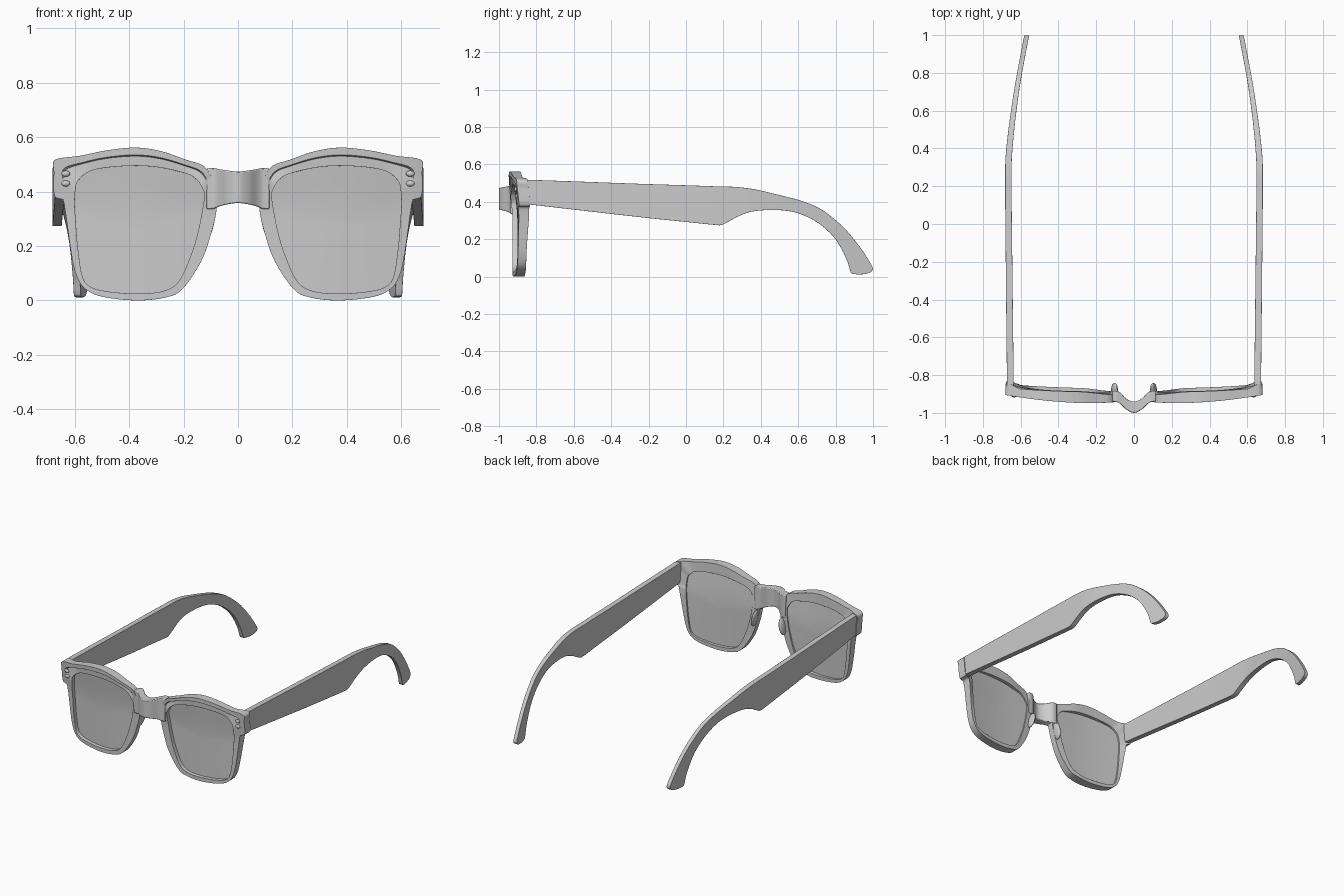
import bpy, bmesh, math
from mathutils import Vector

if "Cube" in bpy.data.objects:
    bpy.data.objects.remove(bpy.data.objects["Cube"])


def smooth(a, b, v):
    t = min(1, max(0, (v - a) / (b - a)))
    return t * t * (3 - 2 * t)


def spline(pts, n, closed=False):
    """Catmull-Rom through points of any dimension."""
    pts = [Vector(p) for p in pts]
    m, out = len(pts), []
    for i in range(m if closed else m - 1):
        a, b, c, d = [pts[j % m] if closed else pts[min(max(j, 0), m - 1)]
                      for j in (i - 1, i, i + 1, i + 2)]
        for k in range(n):
            t = k / n
            out.append(b + (c - a) * (t / 2) + (a * 2 - b * 5 + c * 4 - d) * (t * t / 2)
                       + (b * 3 - a - c * 3 + d) * (t ** 3 / 2))
    return out if closed else out + [pts[-1]]


def finish(ob, bevel=0, mirror=True, angle=35):
    bpy.ops.object.select_all(action='DESELECT')
    ob.select_set(True)
    bpy.context.view_layer.objects.active = ob
    bpy.ops.object.shade_smooth_by_angle(angle=math.radians(angle))
    if bevel:
        b = ob.modifiers.new("edge_bevel", 'BEVEL')
        b.width, b.segments, b.angle_limit = bevel, 2, math.radians(45)
    if mirror:
        m = ob.modifiers.new("mirror", 'MIRROR')
        m.use_mirror_merge = False


def loft(name, rings, wrap=False, **kw):
    """Skin closed rings; either wrap into a loop or cap both ends."""
    bm = bmesh.new()
    vs = [[bm.verts.new(p) for p in r] for r in rings]
    n = len(rings[0])
    for i in range(len(vs) if wrap else len(vs) - 1):
        a, b = vs[i], vs[(i + 1) % len(vs)]
        for j in range(n):
            k = (j + 1) % n
            bm.faces.new((a[j], a[k], b[k], b[j]))
    if not wrap:
        bm.faces.new(vs[0])
        bm.faces.new(vs[-1])
    bmesh.ops.recalc_face_normals(bm, faces=bm.faces)
    me = bpy.data.meshes.new(name)
    bm.to_mesh(me)
    bm.free()
    ob = bpy.data.objects.new(name, me)
    bpy.context.collection.objects.link(ob)
    finish(ob, **kw)


def ball(name, loc, scale, rot=(0, 0, 0)):
    bpy.ops.mesh.primitive_uv_sphere_add(segments=24, ring_count=12, radius=1,
                                         location=(0, 0, 0))
    ob = bpy.context.object
    ob.name = name
    from_rot = bpy.context.object
    from_rot.rotation_euler = rot
    from_rot.scale = scale
    bpy.ops.object.transform_apply(location=False, rotation=True, scale=True)
    for v in ob.data.vertices:
        v.co += Vector(loc)
    finish(ob)


# Wrap of the front: depth of the front and back faces at (x, z)
def wrap_curve(x):
    return 0.04 * (max(0, x - 0.25) / 0.42) ** 1.7


def front_y(x, z):
    return -0.928 + wrap_curve(x) - 0.02 * smooth(0.3, 0.55, z)


def back_y(x, z):
    return (-0.868 + 0.5 * wrap_curve(x) - 0.02 * smooth(0.3, 0.55, z)
            + 0.02 * smooth(0.6, 0.66, x) - 0.02 * (1 - smooth(0.08, 0.3, x)))


# Rim: outer x, z and matching lens-opening x, z
outline = [
    (.10, .46, .135, .42), (.13, .497, .155, .447), (.19, .517, .19, .466),
    (.28, .548, .283, .488), (.375, .562, .375, .495), (.48, .552, .486, .488),
    (.58, .532, .55, .472), (.672, .517, .588, .44), (.677, .47, .597, .41),
    (.675, .385, .60, .37), (.645, .37, .60, .345), (.634, .32, .597, .30),
    (.615, .186, .588, .19), (.597, .10, .572, .09), (.565, .045, .545, .052),
    (.50, .014, .485, .034), (.375, .0, .37, .025), (.27, .010, .27, .036),
    (.206, .040, .215, .075), (.136, .142, .17, .175), (.10, .241, .145, .262),
    (.08, .325, .13, .34), (.08, .40, .124, .39)]
loop = spline(outline, 5, closed=True)

sections = []
for ox, oz, ix, iz in loop:
    sec = []
    for t, step in ((0, 0), (.4, 0), (.47, 1), (1, 1)):
        x, z = ox + (ix - ox) * t, oz + (iz - oz) * t
        brow = 0.014 * step * smooth(.42, .49, z)
        sec.append((x, front_y(x, z) + brow, z))
    sec += [(ix, back_y(ix, iz), iz), (ox, back_y(ox, oz), oz)]
    sections.append(sec)
loft("rim", sections, wrap=True, bevel=0.005)

# Lenses: thin curved panes filling the openings
cx, cz = .37, .26
rings = []
for depth, scales in ((.036, (.05, .35, .7, 1.01)), (.026, (1.01, .7, .35, .05))):
    for s in scales:
        ring = []
        for _, _, ix, iz in loop:
            x, z = cx + (ix - cx) * s, cz + (iz - cz) * s
            ring.append((x, front_y(x, z) + depth, z))
        rings.append(ring)
loft("lens", rings)

# Bridge: |x|, front y, back y, bottom z, top z
half = [(.115, -.94, -.885, .335, .485), (.09, -.943, -.885, .337, .487),
        (.07, -.955, -.895, .345, .483), (.04, -.983, -.925, .353, .478)]
stations = ([(-h[0],) + h[1:] for h in half] + [(0, -1.0, -.94, .358, .474)]
            + half[::-1])
loft("bridge", [[(x, f, b), (x, f, t), (x, k, t), (x, k, b)]
                for x, f, k, b, t in spline(stations, 4)],
     bevel=0.005, mirror=False)

# Temples: top-edge y, z and bottom-edge y, z
profile = [
    (-.86, .518, -.86, .388), (-.6, .509, -.6, .358), (-.25, .496, -.25, .318),
    (0, .488, 0, .292), (.14, .483, .145, .277), (.18, .482, .19, .276),
    (.22, .481, .235, .298), (.28, .478, .28, .322), (.37, .466, .35, .347),
    (.474, .442, .45, .356), (.60, .41, .55, .350), (.71, .367, .63, .327),
    (.79, .31, .715, .28), (.86, .245, .785, .217), (.93, .158, .83, .15),
    (.975, .09, .862, .083), (.999, .045, .878, .03), (.985, .022, .89, .015),
    (.945, .012, .93, .011)]
bend = spline([(-.9, .672, .636), (-.3, .678, .643), (.2, .682, .648), (.4, .676, .643),
               (.7, .636, .609), (1.0, .581, .555)], 12)


def side_x(y, k):
    for a, b in zip(bend, bend[1:]):
        if y <= b[0]:
            return a[k] + (b[k] - a[k]) * (y - a[0]) / (b[0] - a[0])
    return bend[-1][k]


loft("temple", [[(side_x(ty, 1), ty, tz), (side_x(ty, 2), ty, tz),
                 (side_x(by, 2), by, bz), (side_x(by, 1), by, bz)]
                for ty, tz, by, bz in spline(profile, 4)], bevel=0.004)

# Rivets on the end pieces
for z in (.466, .43):
    ball("rivet", (.633, front_y(.633, z), z), (.016, .009, .011))

# Nose pads behind the inner rims
ball("nose_pad", (.103, -.877, .28), (.014, .036, .055), (0, math.radians(-12), 0))
